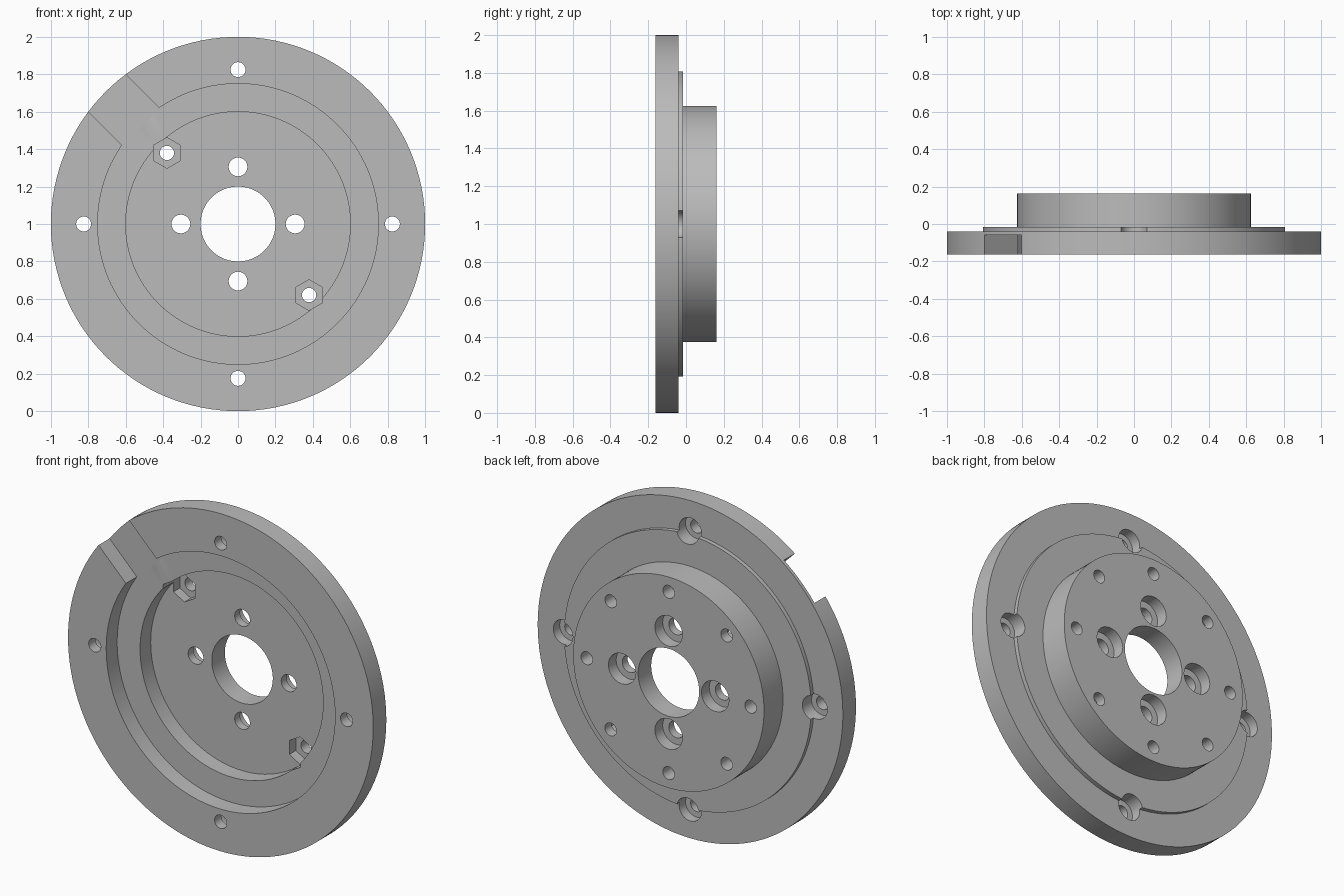
import bpy, bmesh
from math import sin, cos, pi, radians
from mathutils import Matrix, Vector

if "Cube" in bpy.data.objects:
    bpy.data.objects.remove(bpy.data.objects["Cube"])

FRONT, BACK = -0.1625, 0.1625      # outer faces along y
SHELF, FLOOR = -0.06, 0.04         # recess floors
FLANGE_BACK, STEP_BACK = -0.04, -0.015
MID = 1.0                          # height of the axis


def turn(bm, profile, x=0, z=MID, sides=32, closed=False):
    """Revolve (radius, y) points about a y-axis line through x, z."""
    rings = []
    for r, y in profile:
        angles = [pi / 2 + 2 * pi * i / sides for i in range(sides)]
        rings.append([bm.verts.new((x + r * cos(a), y, z + r * sin(a))) for a in angles])
    pairs = list(zip(rings, rings[1:]))
    if closed:
        pairs.append((rings[-1], rings[0]))
    else:
        bm.faces.new(rings[0])
        bm.faces.new(rings[-1])
    for a, b in pairs:
        for i in range(sides):
            j = (i + 1) % sides
            bm.faces.new((a[i], a[j], b[j], b[i]))


def polar(radius, degrees):
    a = radians(degrees)
    return radius * cos(a), MID + radius * sin(a)


def finish(bm, name):
    bmesh.ops.recalc_face_normals(bm, faces=bm.faces)
    mesh = bpy.data.meshes.new(name)
    bm.to_mesh(mesh)
    bm.free()
    obj = bpy.data.objects.new(name, mesh)
    bpy.context.collection.objects.link(obj)
    return obj


# Flanged hub: one turned section with stepped recess and centre bore
bm = bmesh.new()
turn(bm, [(1, FRONT), (1, FLANGE_BACK), (0.81, FLANGE_BACK), (0.81, STEP_BACK),
          (0.625, STEP_BACK), (0.625, BACK), (0.2, BACK), (0.2, FLOOR),
          (0.6, FLOOR), (0.6, SHELF), (0.75, SHELF), (0.75, FRONT)],
     sides=128, closed=True)
hub = finish(bm, "flanged_hub")

# Round holes: counterbored flange and hub bolts, then the small ring of eight
bm = bmesh.new()
for k in range(4):
    x, z = polar(0.825, 90 * k)
    turn(bm, [(0.04, -0.3), (0.04, -0.1), (0.073, -0.1), (0.073, 0.1)], x, z)
    x, z = polar(0.305, 90 * k)
    turn(bm, [(0.05, -0.1), (0.05, 0.09), (0.09, 0.09), (0.09, 0.3)], x, z)
for k in range(8):
    x, z = polar(0.537, 45 * k)
    start = -0.1 if k in (3, 7) else 0.08
    turn(bm, [(0.038, start), (0.038, 0.3)], x, z)
holes = finish(bm, "hole_cutter")

# Hexagonal nut pockets and the diagonal slot through the rim
bm = bmesh.new()
for degrees in (135, 315):
    x, z = polar(0.537, degrees)
    turn(bm, [(0.082, -0.3), (0.082, 0.1)], x, z, sides=6)
x, z = polar(0.98, 135)
place = Matrix.Translation(Vector((x, SHELF - 0.1, z))) @ Matrix.Rotation(radians(45), 4, "Y")
size = Matrix.Diagonal((0.5, 0.2, 0.283, 1))
bmesh.ops.create_cube(bm, size=1, matrix=place @ size)
pockets = finish(bm, "pocket_cutter")

# Cut, then drop the cutters
bpy.context.view_layer.objects.active = hub
hub.select_set(True)
for cutter in (pockets, holes):
    cutter.hide_render = True
    mod = hub.modifiers.new(cutter.name, "BOOLEAN")
    mod.operation = "DIFFERENCE"
    mod.solver = "EXACT"
    mod.object = cutter
    bpy.ops.object.modifier_apply(modifier=mod.name)
    bpy.data.objects.remove(cutter)

# Plain grey metal
grey = bpy.data.materials.new("plain_grey")
grey.use_nodes = True
colour = (0.5, 0.5, 0.5, 1)
grey.diffuse_color = colour
grey.node_tree.nodes["Principled BSDF"].inputs["Base Color"].default_value = colour
hub.data.materials.clear()
hub.data.materials.append(grey)
for poly in hub.data.polygons:
    poly.material_index = 0
bpy.ops.object.shade_smooth_by_angle(angle=radians(30))
